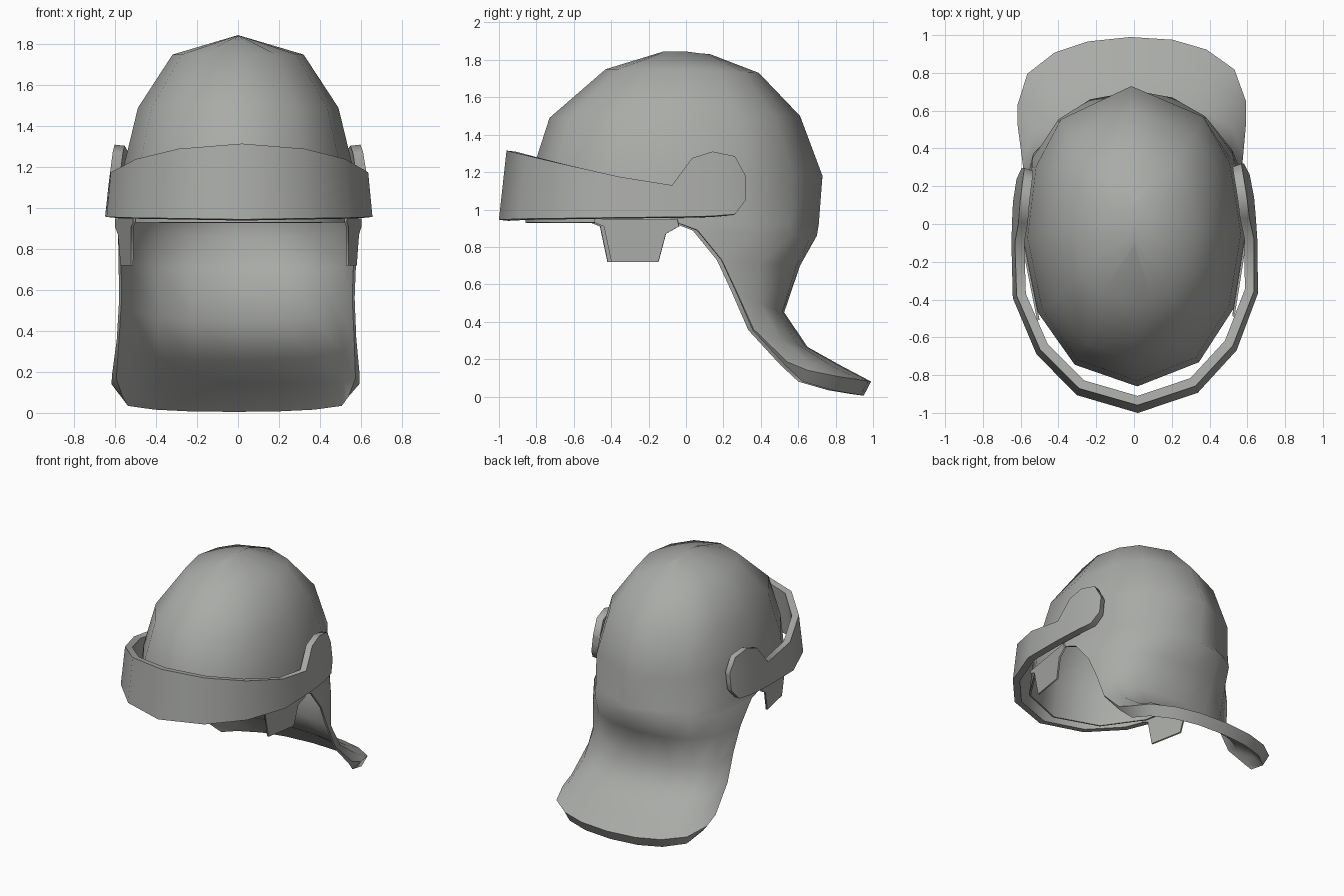
import bpy, bmesh, math
from mathutils import Matrix

if "Cube" in bpy.data.objects:
    bpy.data.objects.remove(bpy.data.objects["Cube"])

steel = bpy.data.materials.new("worn steel grey")
steel.diffuse_color = (0.40, 0.41, 0.39, 1)
steel.use_nodes = True
steel.node_tree.nodes["Principled BSDF"].inputs["Base Color"].default_value = steel.diffuse_color
TWIST = Matrix.Rotation(0.02, 4, 'Z')  # whole helmet sits slightly turned


def make_object(name, bm):
    mesh = bpy.data.meshes.new(name)
    bm.transform(TWIST)
    bm.to_mesh(mesh)
    bm.free()
    ob = bpy.data.objects.new(name, mesh)
    bpy.context.collection.objects.link(ob)
    mesh.materials.append(steel)
    return ob


def thicken(ob, thickness, group=""):
    bpy.ops.object.select_all(action='DESELECT')
    bpy.context.view_layer.objects.active = ob
    ob.select_set(True)
    mod = ob.modifiers.new("shell", 'SOLIDIFY')
    mod.thickness = thickness
    mod.offset = -1
    mod.vertex_group = group
    bpy.ops.object.modifier_apply(modifier="shell")
    bpy.ops.object.shade_smooth_by_angle(angle=math.radians(75))


def spow(v, p):
    return math.copysign(abs(v) ** p, v) if abs(v) > 1e-6 else 0.0


# Bowl rings: half width, side y, front y, back y, side z, back z
dome = [
    (0.00, 0.00, -0.12, 0.13, 1.845, 1.83),
    (0.32, -0.02, -0.43, 0.39, 1.75, 1.73),
    (0.49, -0.05, -0.73, 0.61, 1.49, 1.50),
    (0.565, -0.06, -0.83, 0.73, 1.18, 1.18),
    (0.59, -0.06, -0.86, 0.71, 0.93, 0.92),
]
# Neck guard rows, back half only
neck = [
    (0.585, 0.05, 0, 0.70, 0.89, 0.86),
    (0.58, 0.18, 0, 0.61, 0.73, 0.70),
    (0.575, 0.26, 0, 0.525, 0.56, 0.45),
    (0.585, 0.35, 0, 0.65, 0.36, 0.265),
    (0.605, 0.53, 0, 0.82, 0.185, 0.17),
    (0.605, 0.64, 0, 0.99, 0.14, 0.08),
]
# Column angles from the back centre, round one side to the front centre
quarter = [0, 20, 40, 64, 90, 120, 148, 164, 180]
angles = quarter + [-a for a in quarter[-2:0:-1]]
N = len(angles)


def row_point(row, ang):
    w, yc, yf, yb, zs, zb = row
    s, c = math.sin(math.radians(ang)), math.cos(math.radians(ang))
    half = (yb - yc) if c > 0 else (yc - yf)
    p = 0.9 if c > 0 else 1.0
    return (w * spow(s, 0.92), yc + half * spow(c, p), zs + (zb - zs) * spow(max(c, 0), 0.7))


def dome_point(row, ang):
    # the dome has flat facets beside its front and back ridge
    ends = {20: (0, 40), 164: (148, 180)}.get(abs(ang))
    if not ends:
        return row_point(row, ang)
    sign = 1 if ang > 0 else -1
    a, b = (row_point(row, sign * e) for e in ends)
    return [(u + v) / 2 for u, v in zip(a, b)]


# Helmet bowl with flared neck guard
bm = bmesh.new()
prev = None
for i, row in enumerate(dome + neck):
    on_dome = i < len(dome)
    ks = range(N) if on_dome else range(-4, 5)
    place = dome_point if on_dome else row_point
    cur = {k % N: bm.verts.new(place(row, angles[k % N])) for k in ks}
    if prev:
        for k in ks:
            a, b = k % N, (k + 1) % N
            if not on_dome and k == 4:
                continue
            bm.faces.new((prev[a], prev[b], cur[b], cur[a]))
    prev = cur
bmesh.ops.remove_doubles(bm, verts=bm.verts, dist=1e-4)
bowl = make_object("helmet_bowl_and_neck_guard", bm)
# thin sheet that swells into a lip at the guard's end
vg = bowl.vertex_groups.new(name="thickness")
for v in bowl.data.vertices:
    vg.add([v.index], 1.0 if v.co.z < 0.15 else 0.35 if v.co.z < 0.22 else 0.15, 'REPLACE')
thicken(bowl, 0.085, "thickness")

# Brow band: x, y, bottom z, top z, ending in round lobes
half = [
    (0.0, -1.0, 0.945, 1.315), (0.32, -0.90, 0.95, 1.29),
    (0.53, -0.68, 0.953, 1.24), (0.65, -0.38, 0.957, 1.175),
    (0.652, -0.09, 0.96, 1.13), (0.647, 0.02, 0.962, 1.275),
    (0.64, 0.13, 0.965, 1.31), (0.62, 0.25, 0.975, 1.285),
    (0.60, 0.308, 1.05, 1.18),
]
path = [(-x, y, a, b) for x, y, a, b in reversed(half[1:])] + half
bm = bmesh.new()
cols = []
for x, y, z0, z1 in path:
    r = math.hypot(x, min(y, 0))
    col = []
    for f in (0, 0.5, 0.85, 1):
        z = z0 + (z1 - z0) * f
        g = 1 - 0.11 * (z - 0.95) / r
        col.append(bm.verts.new((x * g, y * (g if y < 0 else 1), z)))
    cols.append(col)
for a, b in zip(cols, cols[1:]):
    for j in range(3):
        bm.faces.new((a[j], b[j], b[j + 1], a[j + 1]))
thicken(make_object("brow_band", bm), 0.05)

# Side tabs hanging under the rim
outline = [(-0.50, 0.93), (-0.45, 0.91), (-0.41, 0.72), (-0.16, 0.72),
           (-0.12, 0.87), (-0.05, 0.91), (-0.06, 0.95), (-0.50, 0.95)]
for side, label in ((1, "right"), (-1, "left")):
    bm = bmesh.new()
    pts = [bm.verts.new((side * (0.577 + 0.18 * (y + 0.16) + 0.03 * (z - 0.72)), y, z))
           for y, z in outline]
    bm.faces.new(pts if side > 0 else pts[::-1])
    thicken(make_object(label + "_side_tab", bm), 0.012)
